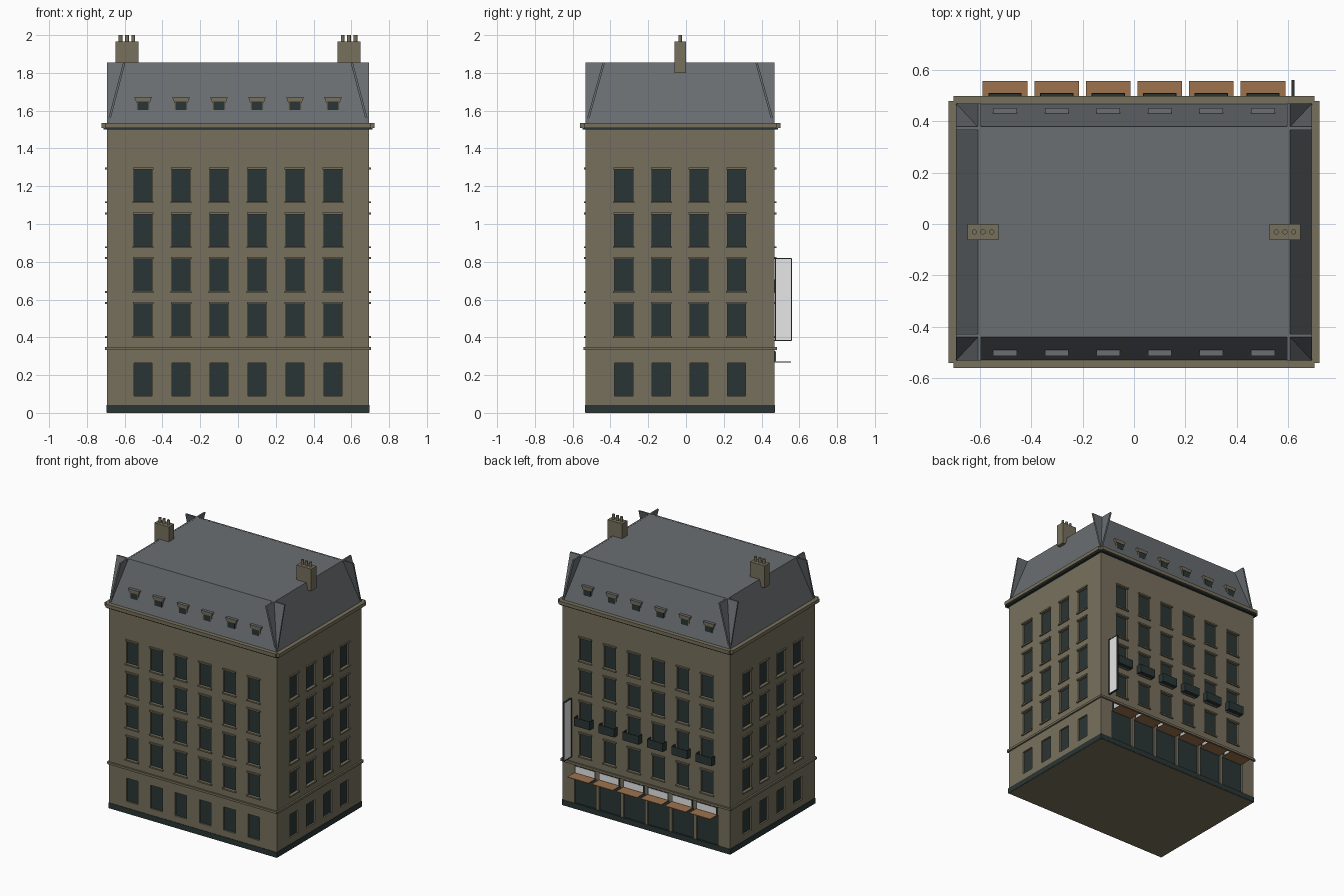
import bpy, bmesh, math
from mathutils import Matrix, Vector

cube = bpy.data.objects.get("Cube")
if cube:
    bpy.data.objects.remove(cube)


def material(name, rgb):
    m = bpy.data.materials.new(name)
    m.use_nodes = True
    m.diffuse_color = (*rgb, 1)
    m.node_tree.nodes["Principled BSDF"].inputs["Base Color"].default_value = (*rgb, 1)
    return m


STONE = material("stone", (0.185, 0.163, 0.107))
SLATE = material("slate", (0.143, 0.157, 0.167))
DARK = material("dark_glass_and_iron", (0.023, 0.035, 0.035))
BROWN = material("awning_brown", (0.34, 0.17, 0.073))
WHITE = material("sign_white", (0.8, 0.8, 0.8))

HALF_X, HALF_Y, MID_Y = 0.693, 0.5, -0.031
EAVES, ROOF_TOP, COURSE = 1.535, 1.855, 0.34
IDENT = Matrix.Identity(4)
ROWS = [(z, z + 0.169) for z in (0.407, 0.645, 0.882, 1.12)]
WIN = 0.097


def finish(bm, name, *mats):
    mesh = bpy.data.meshes.new(name)
    bm.to_mesh(mesh)
    bm.free()
    for m in mats:
        mesh.materials.append(m)
    obj = bpy.data.objects.new(name, mesh)
    bpy.context.collection.objects.link(obj)
    return obj


def add_box(bm, lo, hi, frame=IDENT, taper=1, shear=0):
    """Box between two corners; the top can be widened in x or shifted in y."""
    lo, hi = Vector(lo), Vector(hi)
    mid, size = (lo + hi) / 2, hi - lo
    for v in bmesh.ops.create_cube(bm, size=1)["verts"]:
        top = v.co.z > 0
        p = Vector([a * b for a, b in zip(v.co, size)])
        if top:
            p.x *= taper
            p.y += shear
        v.co = frame @ (p + mid)


def boxes(name, mat, items):
    bm = bmesh.new()
    for item in items:
        add_box(bm, *item)
    bmesh.ops.recalc_face_normals(bm, faces=bm.faces)
    return finish(bm, name, mat)


def wall(name, frame, dist, half, centres, width, rows, z0, z1):
    """Flat wall split into a grid, with the opening cells pushed inwards."""
    us = [-half] + [c + s * width / 2 for c in centres for s in (-1, 1)] + [half]
    zs = [z0] + [z for row in rows for z in row] + [z1]
    bm = bmesh.new()
    grid = [[bm.verts.new((u, -dist, z)) for u in us] for z in zs]
    openings = []
    for j in range(len(zs) - 1):
        for i in range(len(us) - 1):
            f = bm.faces.new((grid[j][i], grid[j][i + 1], grid[j + 1][i + 1], grid[j + 1][i]))
            if i % 2 and j % 2:
                openings.append(f)
    panes = bmesh.ops.extrude_discrete_faces(bm, faces=openings)["faces"]
    for f in panes:
        f.material_index = 1
        bmesh.ops.translate(bm, verts=f.verts, vec=(0, 0.012, 0))
    bm.transform(frame)
    finish(bm, name, STONE, DARK)


SIX = [(i - 2.5) * 0.201 for i in range(6)]
FOUR = [(i - 1.5) * 0.199 for i in range(4)]
SIDES = [("front", 0, HALF_Y, HALF_X, SIX, 0.09), ("left", 90, HALF_X, HALF_Y, FOUR, 0.085),
         ("back", 180, HALF_Y, HALF_X, SIX, 0.09), ("right", 270, HALF_X, HALF_Y, FOUR, 0.085)]

for side, angle, dist, half, centres, run in SIDES:
    frame = Matrix.Translation((0, MID_Y, 0)) @ Matrix.Rotation(math.radians(angle), 4, "Z")

    # Walls with recessed windows; the back has shop fronts at ground level
    wall(side + "_upper_wall", frame, dist, half, centres, WIN, ROWS, COURSE, EAVES)
    shop = side == "back"
    wall(side + "_ground_wall", frame, dist, half, centres, 0.178 if shop else WIN,
         [(0.04, 0.268) if shop else (0.09, 0.264)], 0, COURSE)

    # Sills and lintels
    trim = []
    for c in centres:
        for low, high in ROWS:
            trim.append(((c - 0.056, -dist - 0.01, low - 0.01), (c + 0.056, -dist, low), frame))
            trim.append(((c - 0.054, -dist - 0.01, high), (c + 0.054, -dist, high + 0.011), frame))
    boxes(side + "_sills_and_lintels", STONE, trim)

    # Horizontal bands
    def band(name, mat, out, z0, z1, extra):
        boxes(side + "_" + name, mat, [((-half - extra, -dist - out, z0),
                                        (half + extra, -dist + 0.01, z1), frame)])

    band("plinth", DARK, 0.003, 0.002, 0.042, 0.003)
    band("string_course", STONE, 0.012, 0.333, 0.349, 0.006)
    band("gutter_strip", DARK, 0.018, 1.5, 1.509, 0.006)
    band("cornice", STONE, 0.03, 1.509, EAVES, 0.01)

    # Full-width roof slope, crossing its neighbours to leave fins at the corners
    boxes(side + "_roof_slope", SLATE, [((-half, -dist, EAVES - 0.003), (half, -dist + 0.012, ROOF_TOP),
                                         frame, 1, run)])

    # Dormers
    if len(centres) == 6:
        y = -dist + 0.022
        boxes(side + "_dormers", STONE,
              [((c - 0.036, y, 1.598), (c + 0.036, y + 0.04, 1.65), frame) for c in centres] +
              [((c - 0.038, y - 0.005, 1.648), (c + 0.038, y + 0.035, 1.67), frame, 1.2) for c in centres])
        boxes(side + "_dormer_windows", DARK,
              [((c - 0.029, y - 0.003, 1.604), (c + 0.029, y, 1.648), frame) for c in centres])
        boxes(side + "_dormer_caps", SLATE,
              [((c - 0.046, y - 0.005, 1.67), (c + 0.046, y + 0.035, 1.673), frame) for c in centres])

    if shop:
        # Shop awnings and the panels above them
        boxes("awnings", BROWN, [((c - 0.087, -dist - 0.088, 0.267), (c + 0.087, -dist, 0.272), frame)
                                 for c in centres])
        boxes("shop_panel_frames", DARK, [((c - 0.085, -dist - 0.005, 0.272), (c + 0.085, -dist, 0.328), frame)
                                          for c in centres])
        boxes("shop_panels", WHITE, [((c - 0.079, -dist - 0.007, 0.274), (c + 0.079, -dist, 0.323), frame)
                                     for c in centres])
        # Balconies under the third row of windows
        rails = []
        for c in centres:
            l, r, y, z0, z1 = c - 0.065, c + 0.065, -dist - 0.042, 0.642, 0.705
            rails += [((l, y, z0), (r, y + 0.004, z1), frame), ((l, y, z0), (r, -dist, z0 + 0.006), frame),
                      ((l, y, z0), (l + 0.004, -dist, z1), frame), ((r - 0.004, y, z0), (r, -dist, z1), frame)]
        boxes("balconies", DARK, rails)

# Floor and roof core
boxes("floor", STONE, [((-HALF_X, MID_Y - HALF_Y, 0), (HALF_X, MID_Y + HALF_Y, 0.002))])
boxes("roof_deck", SLATE, [((-0.607, MID_Y - 0.409, ROOF_TOP - 0.01), (0.607, MID_Y + 0.409, ROOF_TOP - 0.001))])

# Hanging sign at the back corner
X, Y0, Y1, Z0, Z1 = 0.62, 0.473, 0.558, 0.383, 0.817
boxes("hanging_sign", WHITE, [((X - 0.004, Y0, Z0), (X + 0.004, Y1, Z1))])
boxes("hanging_sign_frame", DARK,
      [((X - 0.006, Y0 - 0.004, z - 0.003), (X + 0.006, Y1, z + 0.003)) for z in (Z0, Z1)] +
      [((X - 0.006, y - 0.003, Z0), (X + 0.006, y + 0.003, Z1)) for y in (Y0, Y1)])

# Chimneys with three pots each
for name, s in (("right", -1), ("left", 1)):
    cx = s * 0.588
    boxes(name + "_chimney", STONE, [((cx - 0.06, MID_Y - 0.031, 1.8), (cx + 0.06, MID_Y + 0.031, 1.965))])
    bm = bmesh.new()
    for k in (-1, 0, 1):
        bmesh.ops.create_cone(bm, cap_ends=True, segments=12, radius1=0.01, radius2=0.01, depth=0.04,
                              matrix=Matrix.Translation((cx + k * 0.034, MID_Y, 1.98)))
    finish(bm, name + "_chimney_pots", STONE)
